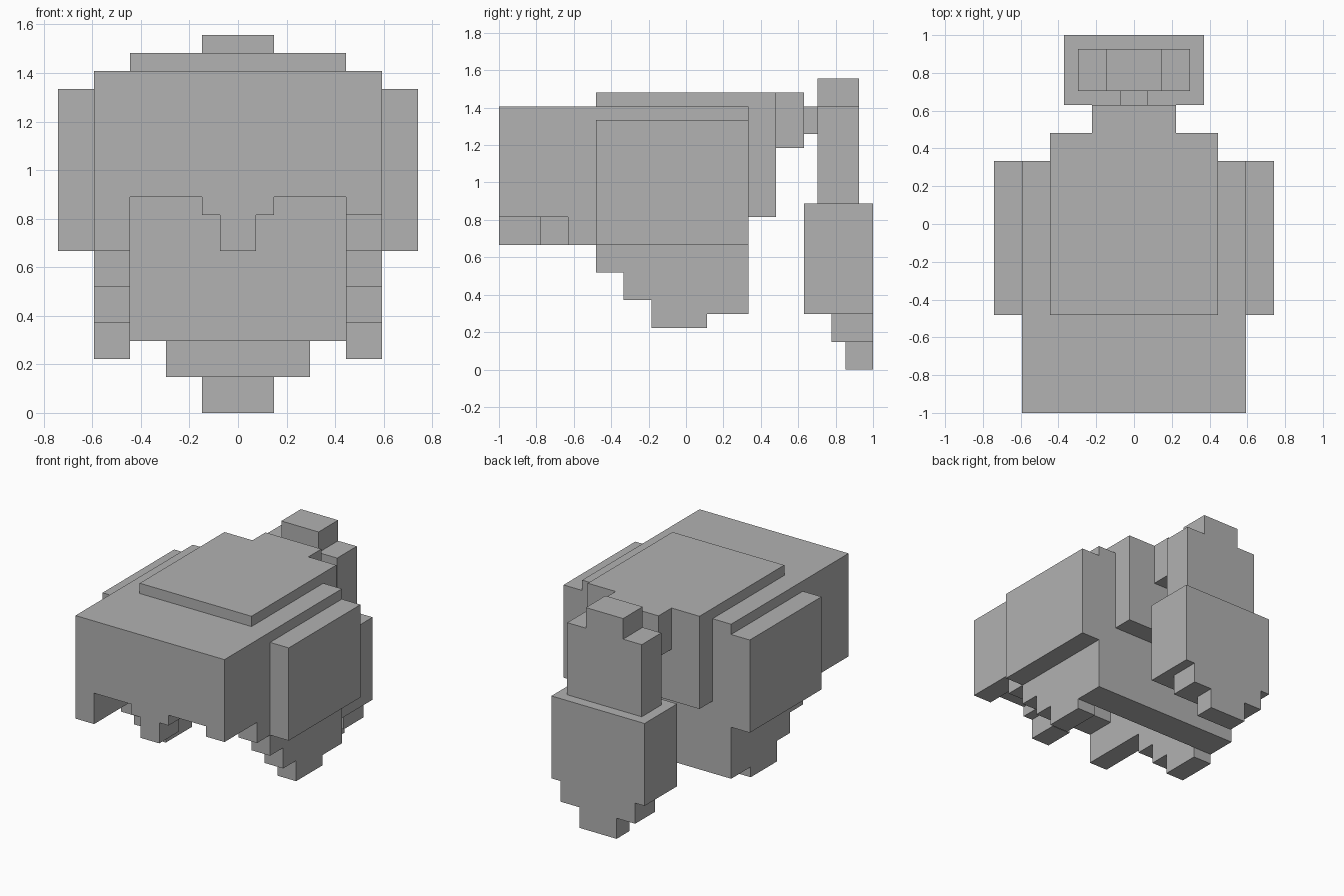
import bpy, bmesh
from mathutils import Vector

U = 2 / 27  # one block

cube = bpy.data.objects.get("Cube")
if cube:
    bpy.data.objects.remove(cube, do_unlink=True)

grey = bpy.data.materials.new("plain grey")
grey.use_nodes = True
colour = (0.445, 0.445, 0.445, 1)
grey.diffuse_color = colour
grey.node_tree.nodes["Principled BSDF"].inputs["Base Color"].default_value = colour


def finish(name, bm):
    bmesh.ops.recalc_face_normals(bm, faces=bm.faces[:])
    mesh = bpy.data.meshes.new(name)
    bm.to_mesh(mesh)
    bm.free()
    mesh.materials.append(grey)
    obj = bpy.data.objects.new(name, mesh)
    bpy.context.collection.objects.link(obj)


def extrude(name, outline, place, depth):
    """Extrude a closed outline; place() turns a 2D point into a 3D one."""
    bm = bmesh.new()
    face = bm.faces.new([bm.verts.new(Vector(place(a, b)) * U) for a, b in outline])
    new = bmesh.ops.extrude_face_region(bm, geom=[face])["geom"]
    verts = [g for g in new if isinstance(g, bmesh.types.BMVert)]
    bmesh.ops.translate(bm, verts=verts, vec=Vector(depth) * U)
    finish(name, bm)


def box(name, x, y, z):
    rect = [(x[0], z[0]), (x[1], z[0]), (x[1], z[1]), (x[0], z[1])]
    extrude(name, rect, lambda a, b: (a, y[0], b), (0, y[1] - y[0], 0))


# Side walls with stepped cheek locks; the left one is shorter at the front
steps = [(4.5, 19), (4.5, 4), (1.5, 4), (1.5, 3), (-2.5, 3), (-2.5, 5),
         (-4.5, 5), (-4.5, 7), (-6.5, 7), (-6.5, 9)]
fronts = {"left": [(-8.5, 9), (-8.5, 11), (-13.5, 11), (-13.5, 19)],
          "right": [(-13.5, 9), (-13.5, 19)]}
for side, start in (("left", 6), ("right", -8)):
    extrude(side + "_wall", steps + fronts[side],
            lambda y, z: (start, y, z), (2, 0, 0))

# Front fringe with a centre lock
half = [(6, 19), (6, 12), (2, 12), (2, 11), (1, 11), (1, 9)]
fringe = half + [(-x, z) for x, z in reversed(half)]
extrude("fringe", fringe, lambda x, z: (x, -13.5, z), (0, 3, 0))

# Roof, back wall and raised layers
box("crown", (-6, 6), (-10.5, 1.5), (17, 19))
box("back_wall", (-6, 6), (1.5, 4.5), (4, 19))
box("crown_cap", (-6, 6), (-6.5, 4.5), (19, 20))
box("back_pad", (-6, 6), (4.5, 6.5), (11, 20))
for side, x in (("left", (8, 10)), ("right", (-10, -8))):
    box(side + "_side_pad", x, (-6.5, 4.5), (9, 18))

# Tail at the back, from its root to its tip
box("tail_root", (-3, 3), (6.5, 8.5), (16, 20))
box("tail_link", (-1, 1), (8.5, 9.5), (17, 19))
box("tail_knot", (-2, 2), (9.5, 12.5), (19, 21))
box("tail_upper", (-4, 4), (9.5, 12.5), (12, 19))
box("tail_middle", (-5, 5), (8.5, 13.5), (4, 12))
box("tail_lower", (-4, 4), (10.5, 13.5), (2, 4))
box("tail_tip", (-2, 2), (11.5, 13.5), (0, 2))
